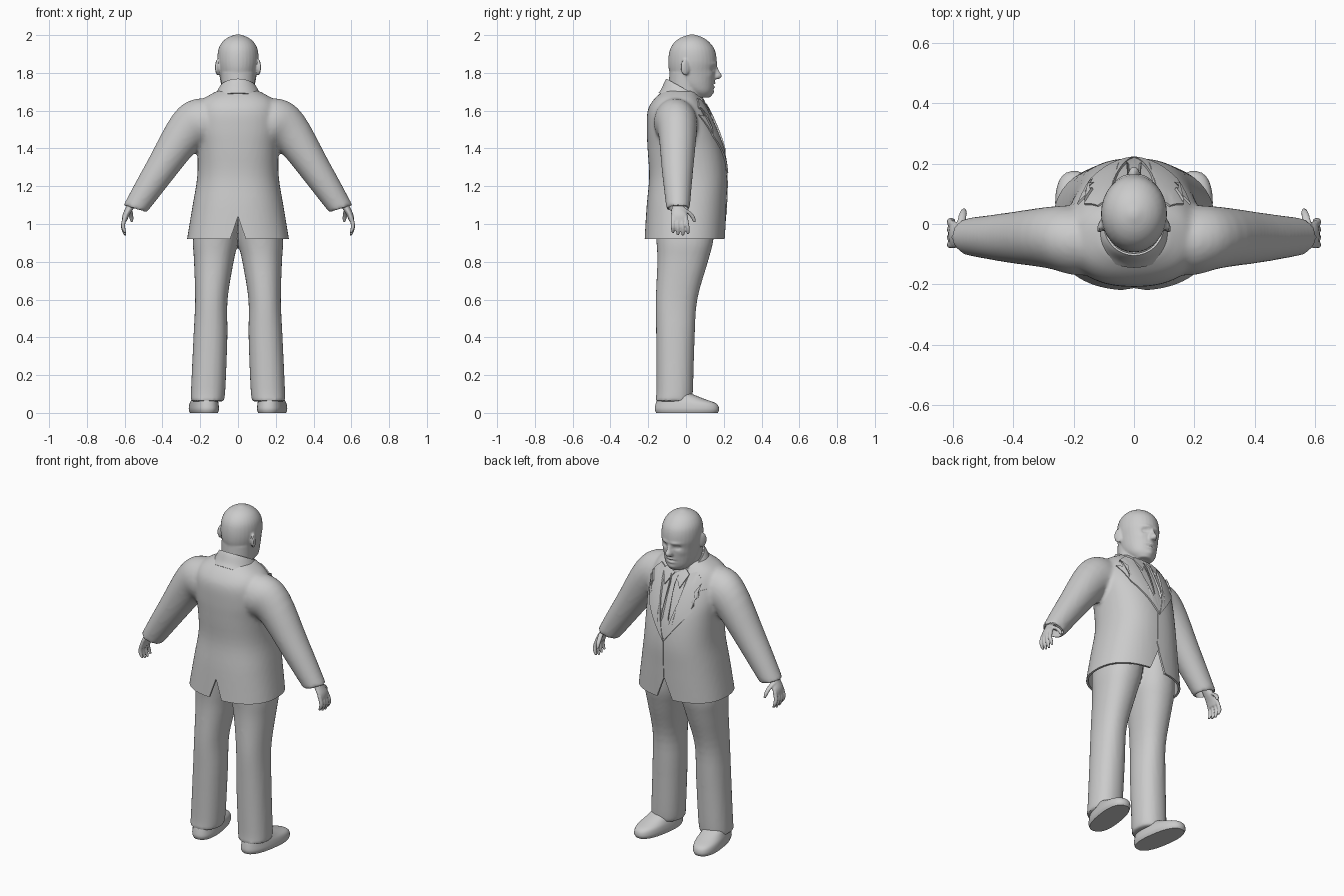
import bpy, bmesh
from math import cos, sin, pi, radians, exp
from mathutils import Vector, Matrix
from mathutils.bvhtree import BVHTree

if "Cube" in bpy.data.objects:
    bpy.data.objects.remove(bpy.data.objects["Cube"])

grey = bpy.data.materials.new("plain grey")
grey.use_nodes = True
grey.diffuse_color = (0.6, 0.6, 0.6, 1)
grey.node_tree.nodes["Principled BSDF"].inputs["Base Color"].default_value = (0.6, 0.6, 0.6, 1)


def spline(secs, steps):
    """Catmull-Rom interpolation of section tuples."""
    out = []
    for i in range(len(secs) - 1):
        quad = [secs[max(0, min(len(secs) - 1, i + k))] for k in (-1, 0, 1, 2)]
        for j in range(steps):
            t = j / steps
            out.append([b + 0.5 * t * (c - a + t * (2*a - 5*b + 4*c - d + t * (3*(b - c) + d - a)))
                        for a, b, c, d in zip(*quad)])
    return out + [list(secs[-1])]


def loft(bm, secs, side=1, power=2.0, n=32, steps=4, caps=True, shear=0):
    """Rings (x, y, z, half width, half depth, tilt in degrees) skinned into a tube."""
    rings = []
    for x, y, z, rx, ry, tilt in spline(secs, steps):
        ring = []
        for k in range(n):
            a = 2 * pi * k / n
            c, s = cos(a), sin(a)
            u = abs(c) ** (2 / power) * (rx if c > 0 else -rx)
            v = abs(s) ** (2 / power) * (ry if s > 0 else -ry)
            t = radians(tilt)
            p = Vector((side * (x + u * cos(t)), y + v, z + u * sin(t)))
            p.z -= shear * p.y
            ring.append(bm.verts.new(p))
        rings.append(ring)
    faces = [bm.faces.new((r[k], r[(k + 1) % n], q[(k + 1) % n], q[k]))
             for r, q in zip(rings, rings[1:]) for k in range(n)]
    if caps:
        faces += [bm.faces.new(rings[0]), bm.faces.new(rings[-1])]
    bmesh.ops.recalc_face_normals(bm, faces=faces)


def flat(secs):
    """Level, centred sections from (z, half width, back y, front y)."""
    return [(0, (b + f) / 2, z, w, (f - b) / 2, 0) for z, w, b, f in secs]


def make(name, bm):
    me = bpy.data.meshes.new(name)
    bm.to_mesh(me)
    bm.free()
    ob = bpy.data.objects.new(name, me)
    bpy.context.scene.collection.objects.link(ob)
    me.materials.append(grey)
    return ob


def finish(ob, angle=40):
    bpy.ops.object.select_all(action='DESELECT')
    ob.select_set(True)
    bpy.context.view_layer.objects.active = ob
    for m in list(ob.modifiers):
        bpy.ops.object.modifier_apply(modifier=m.name)
    bpy.ops.object.shade_smooth_by_angle(angle=radians(angle))


def fuse(name, bm, voxel, smooth=4, cutters=()):
    """Blend overlapping lofts into one skin, then cut openings."""
    ob = make(name, bm)
    m = ob.modifiers.new("blend", 'REMESH')
    m.mode, m.voxel_size = 'VOXEL', voxel
    m = ob.modifiers.new("soften", 'SMOOTH')
    m.factor, m.iterations = 0.5, smooth
    for c in cutters:
        m = ob.modifiers.new("cut", 'BOOLEAN')
        m.operation, m.solver, m.object = 'DIFFERENCE', 'EXACT', c
        c.hide_render = True
    finish(ob)
    for c in cutters:
        bpy.data.objects.remove(c)
    return ob


def prism(outline, y0, y1):
    bm = bmesh.new()
    f = bm.faces.new([bm.verts.new((x, y0, z)) for x, z in outline])
    ext = bmesh.ops.extrude_face_region(bm, geom=[f])
    bmesh.ops.translate(bm, vec=(0, y1 - y0, 0),
                        verts=[v for v in ext["geom"] if isinstance(v, bmesh.types.BMVert)])
    bmesh.ops.recalc_face_normals(bm, faces=bm.faces)
    return make("cutter", bm)


def loft_cutter(secs, side=1, power=2.0):
    bm = bmesh.new()
    loft(bm, secs, side, power)
    return make("cutter", bm)


# Jacket: torso and sleeves, with open hem, vents and cuffs
torso = [(0.86, .275, -.225, .205), (0.92, .27, -.22, .207), (1.1, .24, -.208, .214),
         (1.25, .216, -.195, .217), (1.39, .215, -.203, .197), (1.5, .225, -.208, .16),
         (1.6, .215, -.203, .115), (1.66, .185, -.17, .08), (1.705, .11, -.12, .05)]
arm = [(.08, -.06, 1.54, .11, .10, 90), (.19, -.055, 1.535, .132, .115, 75),
       (.28, -.045, 1.485, .114, .102, 55), (.42, -.045, 1.275, .083, .082, 42),
       (.545, -.042, 1.08, .064, .062, 17)]
bm = bmesh.new()
loft(bm, flat(torso), power=2.35, n=48)
for s in (1, -1):
    loft(bm, arm, s)
cuts = [prism([(-.4, .8), (.4, .8), (.4, .92), (-.4, .92)], -.4, .4),
        loft_cutter(flat([(z, w - .012, b + .012, f - .012) for z, w, b, f in torso[:3]]), power=2.35),
        prism([(-.048, .9), (.048, .9), (0, 1.04)], -.4, -.1),
        prism([(-.06, .9), (.06, .9), (0, 1.05)], .1, .4)]
cuts += [loft_cutter([(.515, -.042, 1.13, .053, .052, 22), (.56, -.042, 1.05, .053, .052, 17)], s)
         for s in (1, -1)]
jacket = fuse("jacket", bm, .011, 5, cuts)

# Trousers
bm = bmesh.new()
for s in (1, -1):
    loft(bm, [(.10, -.01, 1.09, .115, .165, 0), (.118, -.006, .92, .12, .152, 0),
              (.128, -.018, .8, .105, .134, 0), (.141, -.05, .6, .086, .11, 0),
              (.146, -.056, .4, .09, .102, 0), (.158, -.06, .12, .091, .097, 0),
              (.163, -.066, .06, .087, .097, 0)], s, 2.2)
fuse("trousers", bm, .011)

# Shoes, turned slightly outward
for s, label in ((1, "left"), (-1, "right")):
    bm = bmesh.new()
    loft(bm, [(0, .005, 0, .068, .165, 0), (0, .005, .02, .074, .172, 0),
              (0, 0, .05, .071, .162, 0), (0, -.03, .075, .064, .125, 0),
              (0, -.07, .11, .055, .075, 0)], power=2.4)
    bm.transform(Matrix.Translation((s * .18, 0, 0)) @ Matrix.Rotation(-s * .15, 4, 'Z'))
    finish(make(label + "_shoe", bm), 50)

# Hands: palm, four fingers and thumb
for s, label in ((1, "left"), (-1, "right")):
    bm = bmesh.new()
    loft(bm, [(.545, -.042, 1.14, .028, .032, 0), (.57, -.042, 1.09, .023, .033, 0),
              (.592, -.036, 1.05, .019, .044, 0), (.602, -.036, 1.015, .013, .042, 0)], s)
    for k in range(4):
        y = -.069 + k * .0225
        drop = (.0, .012, .014, .006)[k]
        loft(bm, [(.596, y, 1.04, .012, .012, 0), (.608, y + .002 * k, 1.0, .0115, .0115, 0),
                  (.606, y + .004 * k, .975 - drop / 2, .0105, .0105, 0),
                  (.596, y + .004 * k, .953 - drop, .007, .007, 0)], s, n=12)
    loft(bm, [(.578, -.02, 1.085, .014, .016, 0), (.57, .015, 1.06, .014, .015, 0),
              (.565, .036, 1.035, .012, .012, 0), (.562, .046, 1.01, .007, .007, 0)], s, n=12)
    fuse(label + "_hand", bm, .0045, 3)

# Head: neck, skull, nose and ears blended, then face relief
bm = bmesh.new()
loft(bm, flat([(1.56, .088, -.09, .08), (1.7, .088, -.092, .085), (1.8, .09, -.088, .08)]))
loft(bm, flat([(1.67, .045, .03, .128), (1.7, .074, -.01, .142), (1.74, .09, -.06, .15),
               (1.8, .1, -.087, .156), (1.86, .109, -.094, .163), (1.92, .105, -.086, .153),
               (1.96, .086, -.063, .126), (1.987, .054, -.027, .09), (2.003, .012, .02, .045)]))
loft(bm, flat([(1.845, .01, .12, .162), (1.81, .014, .12, .176), (1.785, .021, .12, .191),
               (1.768, .018, .12, .178)]), n=16)
for s in (1, -1):
    bmesh.ops.create_icosphere(bm, subdivisions=3, radius=1, matrix=Matrix.Translation((s * .108, -.004, 1.83))
                               @ Matrix.Rotation(s * .35, 4, 'Z') @ Matrix.Diagonal((.011, .027, .044, 1)))
head = fuse("head", bm, .006, 3)
relief = [(.042, 1.822, -.014, .017, .012), (.042, 1.822, .006, .01, .006),
          (.035, 1.848, .006, .03, .009), (0, 1.736, -.008, .026, .004),
          (0, 1.746, .006, .022, .006), (0, 1.725, .006, .02, .006),
          (0, 1.695, .007, .025, .014), (.065, 1.79, .004, .02, .02)]
for v in head.data.vertices:
    if v.co.y > .05:
        x, z = abs(v.co.x), v.co.z
        v.co.y += sum(d * exp(-((x - a) / w) ** 2 - ((z - b) / h) ** 2) for a, b, d, w, h in relief)

# Collars: shirt band all round, jacket band open at the throat
bm = bmesh.new()
loft(bm, flat([(1.62, .102, -.108, .1), (1.70, .097, -.1, .098), (1.708, .09, -.092, .09)]), shear=.5)
finish(make("shirt_collar", bm))
bm = bmesh.new()
loft(bm, flat([(1.615, .15, -.145, .115), (1.645, .132, -.13, .112), (1.69, .112, -.114, .105),
               (1.712, .1, -.104, .1)]), n=48, shear=.55, caps=False)
bmesh.ops.delete(bm, geom=[f for f in bm.faces if f.calc_center_median().y > .05], context='FACES')
ob = make("jacket_collar", bm)
ob.modifiers.new("thickness", 'SOLIDIFY').thickness = .008
finish(ob)

# Cloth plates laid on the jacket front
surface = BVHTree.FromPolygons([v.co for v in jacket.data.vertices],
                               [p.vertices for p in jacket.data.polygons])


def plate(name, outline, lift, side=1):
    bm = bmesh.new()
    bm.faces.new([bm.verts.new((side * x, 1, z)) for x, z in outline])
    bmesh.ops.triangulate(bm, faces=bm.faces)
    bmesh.ops.subdivide_edges(bm, edges=bm.edges, cuts=5, use_grid_fill=True)
    for v in bm.verts:
        hit = surface.ray_cast(v.co, Vector((0, -1, 0)))[0]
        v.co.y = (hit.y if hit else .05) + lift
    bmesh.ops.recalc_face_normals(bm, faces=bm.faces)
    if sum(f.normal.y for f in bm.faces) < 0:
        bmesh.ops.reverse_faces(bm, faces=bm.faces)
    ob = make(name, bm)
    ob.modifiers.new("thickness", 'SOLIDIFY').thickness = .009
    finish(ob)


lapel = [(0, 1.27), (.045, 1.33), (.145, 1.46), (.188, 1.58), (.135, 1.565), (.165, 1.62),
         (.12, 1.665), (.085, 1.655), (.06, 1.5)]
for s, label in ((1, "left"), (-1, "right")):
    plate(label + "_lapel", lapel, .009, s)
    plate(label + "_shirt_collar_point", [(.005, 1.645), (.05, 1.575), (.085, 1.65), (.06, 1.67)], .012, s)
plate("tie", [(0, 1.28), (.025, 1.36), (.014, 1.59), (.022, 1.64), (-.022, 1.64), (-.014, 1.59),
              (-.025, 1.36)], .006)
plate("front_overlap", [(0, 1.05), (.012, 1.08), (.012, 1.27), (0, 1.29)], .004)
